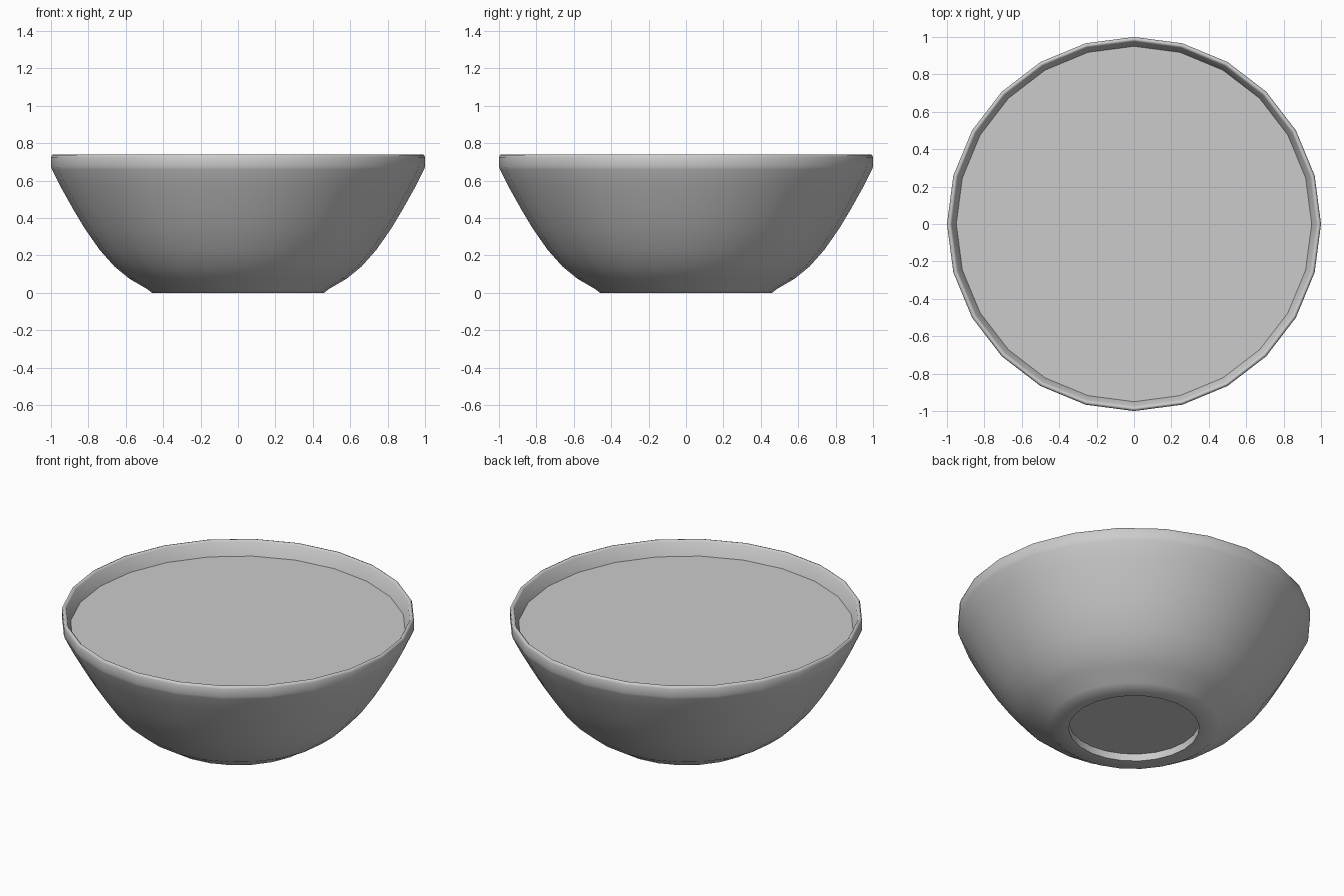
import bpy, bmesh, math

SIDES = 24

cube = bpy.data.objects.get("Cube")
if cube:
    bpy.data.objects.remove(cube, do_unlink=True)

# Plain grey glaze
grey = bpy.data.materials.new("light_grey")
grey.use_nodes = True
grey.diffuse_color = (0.6, 0.6, 0.6, 1)
grey.node_tree.nodes["Principled BSDF"].inputs["Base Color"].default_value = (0.6, 0.6, 0.6, 1)


def lathe(name, profile, material):
    """Spin an (r, z) profile around z; a zero radius closes to one point."""
    bm = bmesh.new()
    rings = []
    for r, z in profile:
        count = SIDES if r > 0 else 1
        rings.append([bm.verts.new((r * math.cos(math.tau * i / SIDES),
                                    r * math.sin(math.tau * i / SIDES), z))
                      for i in range(count)])
    for a, b in zip(rings, rings[1:]):
        for i in range(SIDES):
            j = (i + 1) % SIDES
            corners = [a[i % len(a)], b[i % len(b)], b[j % len(b)], a[j % len(a)]]
            bm.faces.new(list(dict.fromkeys(corners))[::-1])
    mesh = bpy.data.meshes.new(name)
    bm.to_mesh(mesh)
    bm.free()
    mesh.materials.append(material)
    obj = bpy.data.objects.new(name, mesh)
    bpy.context.collection.objects.link(obj)
    return obj


# Bowl: recessed base, foot ring, outer wall, rounded rim and upper inside wall
foot = [(0, 0.045), (0.37, 0.045), (0.37, 0), (0.46, 0), (0.485, 0.02)]
outer_wall = [(0.58, 0.075), (0.66, 0.14), (0.74, 0.23), (0.82, 0.345),
              (0.88, 0.445), (0.95, 0.57), (0.995, 0.66)]
rim = [(1, 0.675), (1, 0.725), (0.995, 0.737), (0.985, 0.74), (0.975, 0.73)]
inner_wall = [(0.95, 0.65), (0.94, 0.63)]
bowl = lathe("bowl", foot + outer_wall + rim + inner_wall, grey)

# Flat surface of the contents, just below the rim
contents = lathe("contents", [(0.95, 0.65), (0, 0.65)], grey)

bpy.ops.object.select_all(action="DESELECT")
bowl.select_set(True)
bpy.context.view_layer.objects.active = bowl
bpy.ops.object.shade_smooth_by_angle(angle=math.radians(75))
